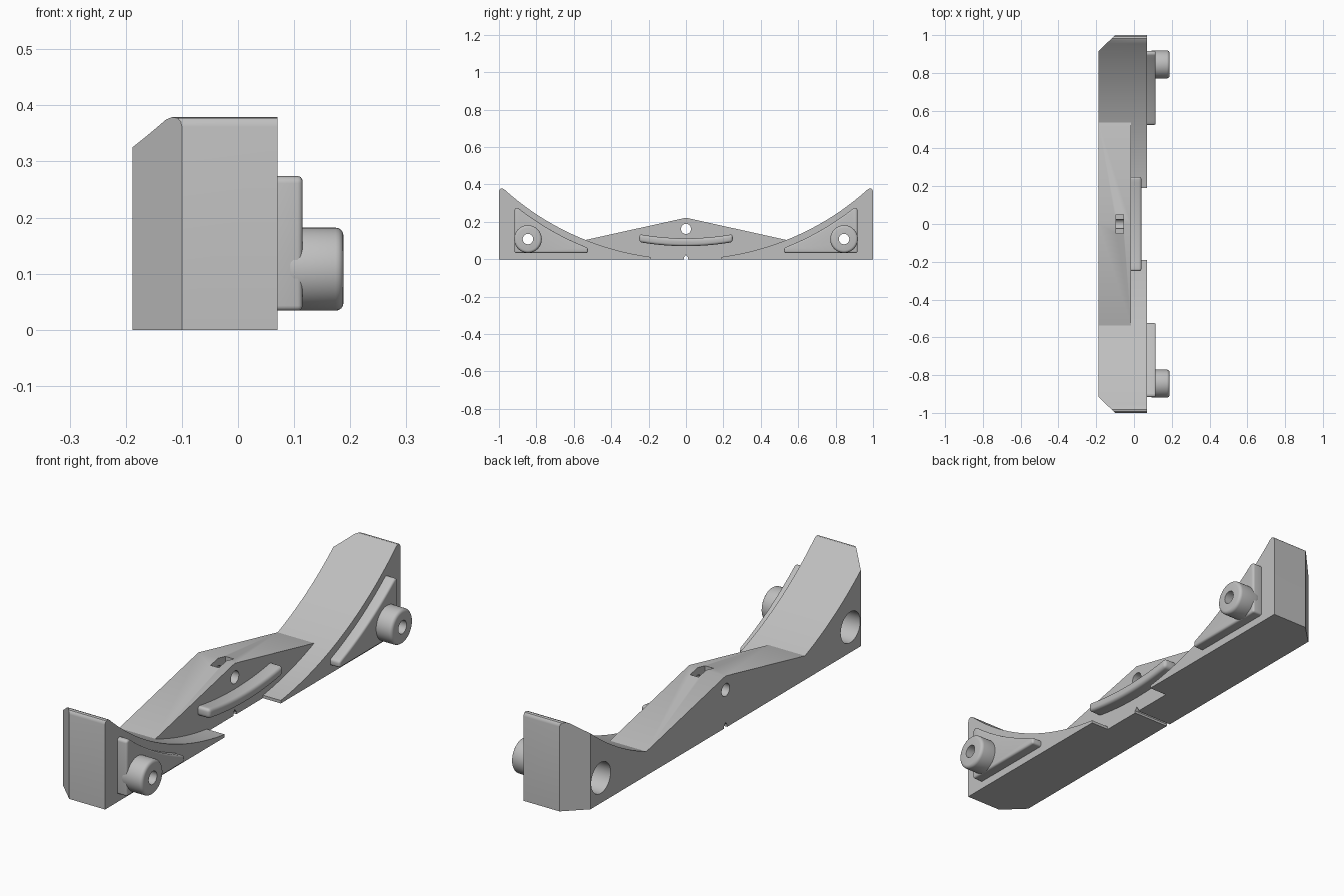
import bpy, bmesh
from math import sqrt, pi, sin, cos
from mathutils import Matrix, Vector

cube = bpy.data.objects.get("Cube")
if cube:
    bpy.data.objects.remove(cube)

grey = bpy.data.materials.new("plain_grey")
grey.use_nodes = True
COLOUR = (0.52, 0.52, 0.52, 1)
grey.diffuse_color = COLOUR
grey.node_tree.nodes["Principled BSDF"].inputs["Base Color"].default_value = COLOUR

RADIUS = 1.45                       # big saddle arc
LEFT, STEP, RIGHT = -0.188, -0.015, 0.07


def arc(y, drop=0.0):
    return RADIUS - sqrt(RADIUS ** 2 - y * y) - drop


def arc_points(a, b, n=24, drop=0.0):
    ys = [a + (b - a) * i / n for i in range(n + 1)]
    return [(y, arc(y, drop)) for y in ys]


def flip(points):
    return [(-y, z) for y, z in reversed(points)]


def finish(bm, name):
    bmesh.ops.recalc_face_normals(bm, faces=bm.faces)
    mesh = bpy.data.meshes.new(name)
    bm.to_mesh(mesh)
    bm.free()
    mesh.materials.append(grey)
    ob = bpy.data.objects.new(name, mesh)
    bpy.context.collection.objects.link(ob)
    return ob


def prism_mesh(points, x0, x1):
    bm = bmesh.new()
    face = bm.faces.new([bm.verts.new((x0, y, z)) for y, z in points])
    ext = bmesh.ops.extrude_face_region(bm, geom=[face], use_keep_orig=True)
    verts = [v for v in ext["geom"] if isinstance(v, bmesh.types.BMVert)]
    bmesh.ops.translate(bm, vec=(x1 - x0, 0, 0), verts=verts)
    return bm


def prism(name, points, x0, x1):
    return finish(prism_mesh(points, x0, x1), name)


def cylinder(name, y, z, radius, x0, x1):
    bm = bmesh.new()
    place = Matrix.Translation(((x0 + x1) / 2, y, z)) @ Matrix.Rotation(pi / 2, 4, "Y")
    bmesh.ops.create_cone(bm, cap_ends=True, segments=48, radius1=radius,
                          radius2=radius, depth=x1 - x0, matrix=place)
    return finish(bm, name)


def apply(ob, mod):
    bpy.ops.object.select_all(action="DESELECT")
    bpy.context.view_layer.objects.active = ob
    ob.select_set(True)
    bpy.ops.object.modifier_apply(modifier=mod.name)


def cut(ob, *cutters):
    for c in cutters:
        c.hide_render = True
        mod = ob.modifiers.new("cut", "BOOLEAN")
        mod.operation, mod.solver, mod.object = "DIFFERENCE", "EXACT", c
        apply(ob, mod)


def round_edges(ob, width):
    mod = ob.modifiers.new("round", "BEVEL")
    mod.width, mod.segments = width, 4
    mod.limit_method, mod.angle_limit = "ANGLE", 0.7
    apply(ob, mod)


def smooth(ob):
    bpy.ops.object.select_all(action="DESELECT")
    bpy.context.view_layer.objects.active = ob
    ob.select_set(True)
    bpy.ops.object.shade_smooth_by_angle(angle=0.5)


# Body: saddle outline with a central ridge and softened tips
HILL = 0.537
tip = [(0.983, 0.379), (0.993, 0.377), (0.998, 0.371), (1, 0.362), (1, 0)]
half = arc_points(HILL, 0.973) + tip
bm = prism_mesh([(0, 0.222)] + half + flip(half), LEFT, RIGHT)

# Chamfered outer corners on the flat side
for s in (1, -1):
    bmesh.ops.bisect_plane(bm, geom=bm.verts[:] + bm.edges[:] + bm.faces[:],
                           plane_co=(LEFT, s * 0.915, 0),
                           plane_no=Vector((-0.085, s * 0.088, 0)), clear_outer=True)
    bmesh.ops.holes_fill(bm, edges=[e for e in bm.edges if e.is_boundary])
body = finish(bm, "body")

# Recess beside the ridge, following the saddle arc down to an open middle
low = arc_points(0.19, HILL) + [(HILL, 0.5)]
recess = prism("recess_cutter", [(0.19, -0.1)] + low + flip(low) + [(-0.19, -0.1)],
               STEP, 0.3)

# Ridge hole, strap slot and underside groove
ridge_hole = cylinder("ridge_hole_cutter", 0, 0.162, 0.027, -0.4, 0.4)
slot = prism("slot_cutter", [(-0.05, 0.175), (0.05, 0.175), (0.05, 0.4), (-0.05, 0.4)],
             -0.095, -0.055)
groove = prism("groove_cutter", [(-0.01, -0.05), (0.01, -0.05), (0.01, 0.01),
                                 (0, 0.024), (-0.01, 0.01)], -0.4, 0.4)
cutters = [recess, ridge_hole, slot, groove]
cut(body, *cutters)
parts = [body]

# Curved rib on the ridge wall
N = 16
rib_low = [(-0.25 + 0.5 * i / N, arc(-0.25 + 0.5 * i / N) + 0.07) for i in range(N + 1)]
rib_top = [(y, z + 0.042) for y, z in reversed(rib_low)]
rib = prism("curved_rib", rib_low + rib_top, STEP - 0.015, 0.04)
round_edges(rib, 0.014)
parts.append(rib)

# Triangular pads, bosses and bolt holes at both ends
for s, side in ((1, "back"), (-1, "front")):
    outline = ([(0.525, 0.034)] + arc_points(0.525, 0.9, 16, 0.037)
               + [(0.917, 0.27), (0.917, 0.034)])
    pad = prism(side + "_pad", outline if s > 0 else flip(outline), RIGHT - 0.02, 0.115)
    round_edges(pad, 0.011)
    boss = cylinder(side + "_boss", s * 0.845, 0.108, 0.074, 0.085, 0.188)
    round_edges(boss, 0.014)
    bolt = cylinder(side + "_bolt_cutter", s * 0.845, 0.108, 0.028, -0.4, 0.4)
    bore = cylinder(side + "_bore_cutter", s * 0.845, 0.108, 0.066, -0.4, 0.02)
    cut(body, bore, bolt)
    cut(pad, bolt)
    cut(boss, bolt)
    cutters += [bolt, bore]
    parts += [pad, boss]

for ob in parts:
    smooth(ob)
for ob in cutters:
    bpy.data.objects.remove(ob)
